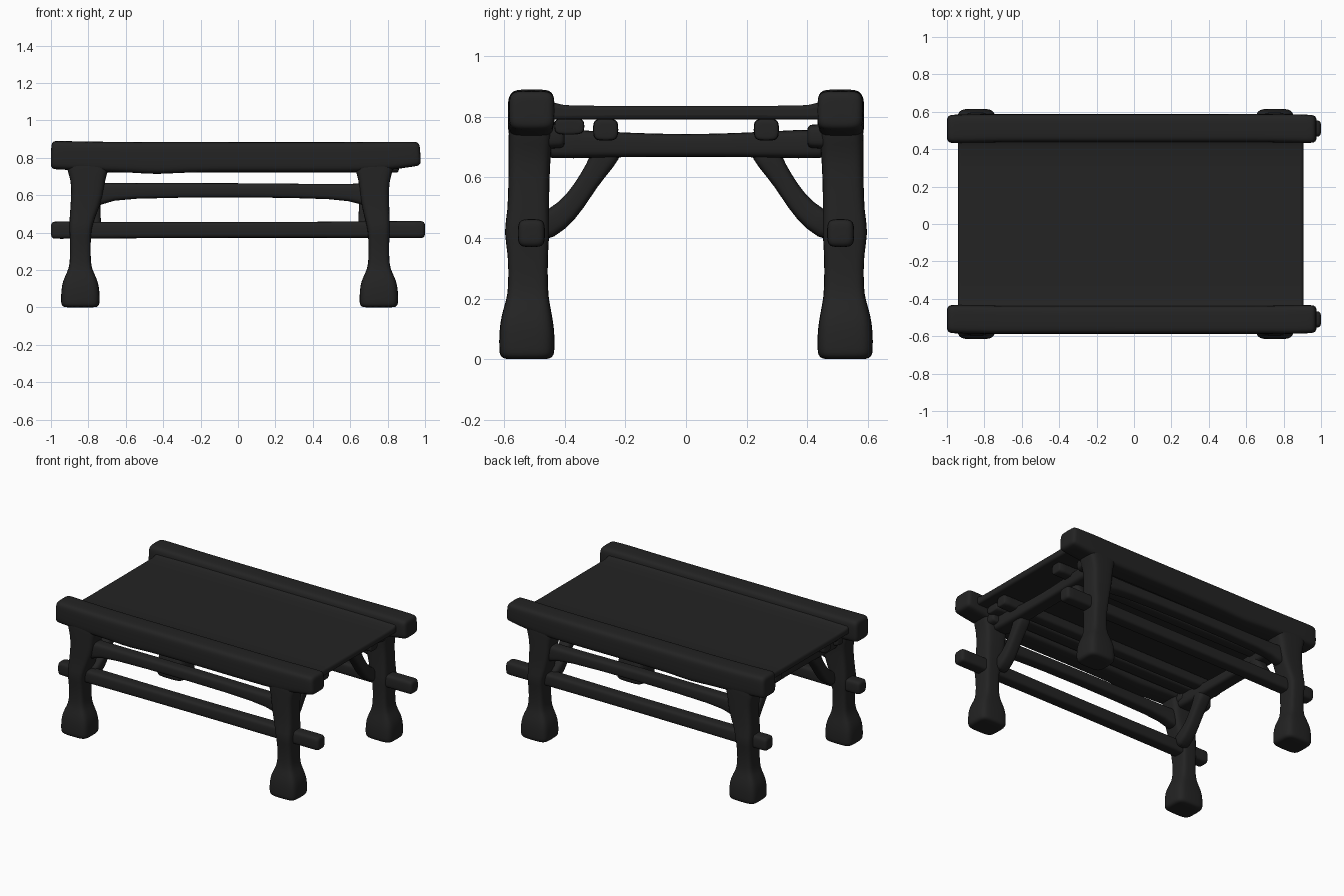
import bpy, bmesh, math
from mathutils import Vector

if "Cube" in bpy.data.objects:
    bpy.data.objects.remove(bpy.data.objects["Cube"])

mat = bpy.data.materials.new("charcoal black")
mat.diffuse_color = (0.017, 0.017, 0.017, 1)
mat.use_nodes = True
mat.node_tree.nodes["Principled BSDF"].inputs["Base Color"].default_value = mat.diffuse_color
SIDES = 20


def finish(name, bm, subsurf=True):
    bmesh.ops.recalc_face_normals(bm, faces=bm.faces)
    me = bpy.data.meshes.new(name)
    bm.to_mesh(me)
    bm.free()
    me.materials.append(mat)
    ob = bpy.data.objects.new(name, me)
    bpy.context.collection.objects.link(ob)
    for p in me.polygons:
        p.use_smooth = True
    if subsurf:
        ob.modifiers.new("soften", 'SUBSURF').levels = 1
        ob.modifiers["soften"].render_levels = 1
    return ob


def loft(name, rings, side, square=0.5, r=0.0):
    """Rounded-square tube through rings (centre, half along side, half across)."""
    rings = [(Vector(c), a, b) for c, a, b in rings]
    if r:  # rounded ends
        for end in (0, -1):
            c, a, b = rings[end]
            d = (rings[1 if end == 0 else -2][0] - c).normalized()
            new = [(c, a - r, b - r), (c + d * r * .08, a - r * .45, b - r * .45),
                   (c + d * r * .45, a - r * .08, b - r * .08), (c + d * r, a, b)]
            rings = new + rings[1:] if end == 0 else rings[:-1] + new[::-1]
    u = Vector(side)
    bm = bmesh.new()
    loops = []
    for i, (c, a, b) in enumerate(rings):
        t = (rings[min(i + 1, len(rings) - 1)][0] - rings[max(i - 1, 0)][0]).normalized()
        v = t.cross(u).normalized()
        loop = []
        for k in range(SIDES):
            ang = 2 * math.pi * (k + .5) / SIDES
            cs, sn = math.cos(ang), math.sin(ang)
            px = math.copysign(abs(cs) ** square, cs) * a
            py = math.copysign(abs(sn) ** square, sn) * b
            loop.append(bm.verts.new(c + u * px + v * py))
        loops.append(loop)
    for p, q in zip(loops, loops[1:]):
        for k in range(SIDES):
            j = (k + 1) % SIDES
            bm.faces.new((p[k], p[j], q[j], q[k]))
    bm.faces.new(loops[0])
    bm.faces.new(loops[-1])
    return finish(name, bm)


X, Y = (1, 0, 0), (0, 1, 0)

for sy, yn in ((-1, "front"), (1, "back")):
    # legs with swollen feet
    for xc, inw, hw, xn in ((-.843, 1, .094, "left"), (.753, -1, .085, "right")):
        up = xc + inw * (.04 if inw > 0 else .025)
        rings = [((xc, sy * .525, 0), .104, .092),
                 ((xc, sy * .525, .09), .103, .092),
                 ((xc, sy * .525, .14), .095, .085),
                 ((xc, sy * .522, .19), .070, .072),
                 ((xc, sy * .521, .23), .055, .065),
                 ((xc, sy * .521, .35), .055, .065),
                 ((xc, sy * .526, .42), .060, .077),
                 ((xc + inw * .01, sy * .520, .48), .068, .068),
                 ((up, sy * .518, .60), hw - .006, .068),
                 ((up, sy * .516, .68), hw - .004, .070),
                 ((up, sy * .512, .74), hw + .02, .074),
                 ((up, sy * .512, .82), hw + .02, .070)]
        loft(f"{yn}_{xn}_leg", rings, X, .45, .03)
        # corbel under the top beam
        loft(f"{yn}_{xn}_corbel", [((up, sy * .56, .735), .09, .045),
                                   ((up, sy * .40, .735), .08, .04)], X, .5, .02)
        # curved diagonal brace
        bx = xc + inw * .065
        loft(f"{yn}_{xn}_brace", [((bx, sy * .50, .42), .05, .05),
                                  ((bx, sy * .42, .462), .045, .043),
                                  ((bx, sy * .365, .52), .042, .036),
                                  ((bx, sy * .32, .59), .042, .034),
                                  ((bx, sy * .275, .655), .045, .042),
                                  ((bx, sy * .25, .71), .048, .055)], X, .6)
    # heavy raised side beam
    loft(f"{yn}_top_beam", [((-1, sy * .508, .815), .076, .077),
                            ((-.90, sy * .510, .812), .077, .077),
                            ((-.72, sy * .512, .805), .076, .081),
                            ((-.56, sy * .512, .803), .076, .082),
                            ((-.43, sy * .512, .797), .076, .088),
                            ((-.30, sy * .512, .804), .076, .081),
                            ((.1, sy * .512, .804), .076, .080),
                            ((.66, sy * .512, .802), .076, .082),
                            ((.80, sy * .512, .810), .077, .077),
                            ((.975, sy * .508, .822), .076, .066)], Y, .42, .03)
    # middle stretcher, flared into the legs
    loft(f"{yn}_middle_rail", [((-.80, sy * .515, .60), .05, .075),
                               ((-.71, sy * .515, .612), .045, .055),
                               ((-.64, sy * .515, .624), .042, .040),
                               ((0, sy * .515, .628), .042, .038),
                               ((.56, sy * .515, .620), .042, .038),
                               ((.65, sy * .515, .608), .045, .055),
                               ((.74, sy * .515, .60), .05, .075)], Y, .55)
    # lower stretcher running through the legs
    loft(f"{yn}_lower_rail", [((-1, sy * .51, .413), .045, .047),
                              ((-.8, sy * .51, .413), .045, .045),
                              ((0, sy * .51, .414), .042, .041),
                              ((.8, sy * .51, .416), .045, .045),
                              ((1, sy * .51, .416), .045, .047)], Y, .5, .025)
    # long bearers beneath the top
    loft(f"{yn}_bearer", [((-.90, sy * .265, .757), .042, .037),
                          ((.86, sy * .265, .757), .042, .037)], Y, .55, .015)

# extra bearer beside the front beam
loft("front_inner_bearer", [((-.88, -.385, .768), .05, .028),
                            ((.83, -.385, .768), .05, .028)], Y, .55, .012)

# end cross beams
for bx, n in ((-.79, "left"), (.705, "right")):
    loft(f"{n}_cross_beam", [((bx, -.50, .71), .065, .05), ((bx, -.38, .71), .06, .048),
                             ((bx, -.2, .707), .052, .040), ((bx, 0, .704), .05, .037),
                             ((bx, .2, .707), .052, .040), ((bx, .38, .71), .06, .048),
                             ((bx, .50, .71), .065, .05)], X, .5)

# table top: dished slab that curls up into the side beams
prof = [(0, .836), (.30, .836), (.40, .838), (.435, .846), (.47, .868), (.47, .79), (.2, .791), (0, .791)]
outline = prof + [(-y, z) for y, z in prof[-2:0:-1]]
bm = bmesh.new()
face = bm.faces.new([bm.verts.new((-.94, y, z)) for y, z in outline])
ext = bmesh.ops.extrude_face_region(bm, geom=[face])
bmesh.ops.translate(bm, verts=[g for g in ext["geom"] if isinstance(g, bmesh.types.BMVert)], vec=(1.845, 0, 0))
top = finish("table_top", bm, False)
bev = top.modifiers.new("rounded edge", 'BEVEL')
bev.width, bev.segments = .014, 3
bev.limit_method, bev.angle_limit = 'ANGLE', math.radians(60)
bpy.context.view_layer.objects.active = top
top.select_set(True)
bpy.ops.object.shade_smooth_by_angle(angle=math.radians(40))
